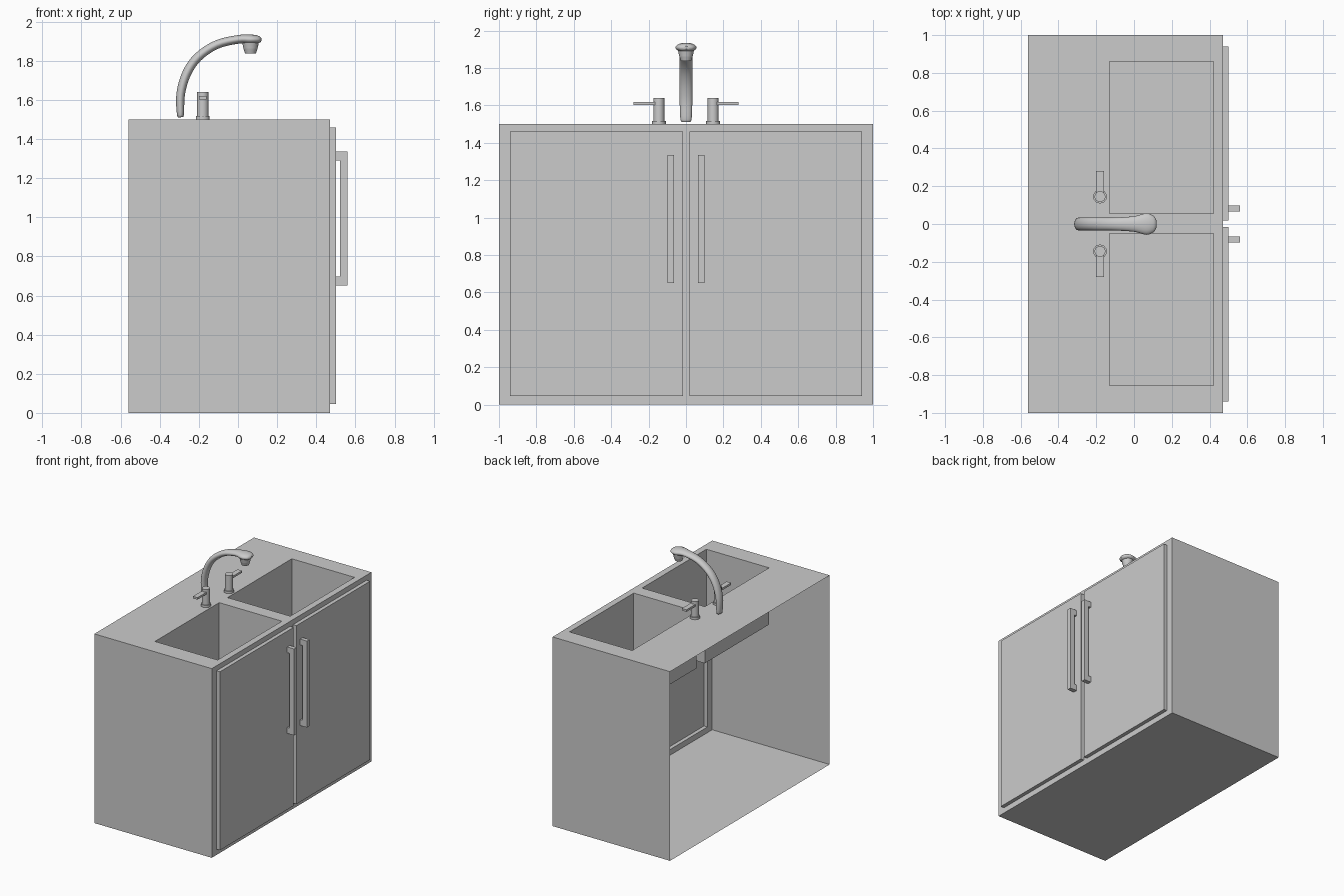
import bpy, bmesh, math
from mathutils import Vector

if "Cube" in bpy.data.objects:
    bpy.data.objects.remove(bpy.data.objects["Cube"])


def finish(name, bm, smooth=False):
    bmesh.ops.remove_doubles(bm, verts=bm.verts, dist=1e-5)
    bmesh.ops.recalc_face_normals(bm, faces=bm.faces)
    mesh = bpy.data.meshes.new(name)
    bm.to_mesh(mesh)
    bm.free()
    obj = bpy.data.objects.new(name, mesh)
    bpy.context.collection.objects.link(obj)
    if smooth:
        bpy.ops.object.select_all(action='DESELECT')
        obj.select_set(True)
        bpy.context.view_layer.objects.active = obj
        bpy.ops.object.shade_smooth_by_angle(angle=math.radians(40))
    return obj


def quad(bm, pts):
    bm.faces.new([bm.verts.new(p) for p in pts])


def pressed_sheet(bm, us, vs, cells, to3d, offset):
    """Thin grid sheet whose chosen cells are pushed by offset."""
    for i in range(len(us) - 1):
        for j in range(len(vs) - 1):
            c = [(us[i], vs[j]), (us[i + 1], vs[j]),
                 (us[i + 1], vs[j + 1]), (us[i], vs[j + 1])]
            pushed = (i, j) in cells
            quad(bm, [to3d(u, v, offset if pushed else 0) for u, v in c])
            if pushed:
                for a, b in zip(c, c[1:] + c[:1]):
                    quad(bm, [to3d(*a, 0), to3d(*b, 0),
                              to3d(*b, offset), to3d(*a, offset)])


def add_box(bm, lo, hi):
    lo, hi = Vector(lo), Vector(hi)
    vs = bmesh.ops.create_cube(bm, size=1)['verts']
    for v in vs:
        v.co = (lo + hi) / 2 + v.co * (hi - lo)


def add_cone(bm, x, y, z0, z1, r0, r1, n):
    vs = bmesh.ops.create_cone(bm, cap_ends=True, segments=n, radius1=r0,
                               radius2=r1, depth=z1 - z0)['verts']
    bmesh.ops.translate(bm, verts=vs, vec=(x, y, (z0 + z1) / 2))


X0, X1, H = -0.56, 0.47, 1.5

# Cabinet shell: open back, sunken basins in the top, raised doors in front
bm = bmesh.new()
pressed_sheet(bm, [X0, -0.13, 0.42, X1], [-1, -0.855, -0.05, 0.055, 0.86, 1],
              {(1, 1), (1, 3)}, lambda u, v, d: (u, v, H + d), -0.45)
pressed_sheet(bm, [-1, -0.94, -0.017, 0.018, 0.94, 1], [0, 0.045, 1.46, H],
              {(1, 1), (3, 1)}, lambda u, v, d: (X1 + d, u, v), 0.03)
for y in (-1, 1):
    quad(bm, [(X0, y, 0), (X1, y, 0), (X1, y, H), (X0, y, H)])
quad(bm, [(X0, -1, 0), (X0, 1, 0), (X1, 1, 0), (X1, -1, 0)])
finish("sink_cabinet", bm)

for s, side in ((-1, "left"), (1, "right")):
    # Door handle: U-shaped bar extruded sideways
    bm = bmesh.new()
    prof = [(0.5, 0.65), (0.56, 0.65), (0.56, 1.335), (0.5, 1.335),
            (0.5, 1.29), (0.522, 1.29), (0.522, 0.697), (0.5, 0.697)]
    f = bm.faces.new([bm.verts.new((x, s * 0.065, z)) for x, z in prof])
    ext = bmesh.ops.extrude_face_region(bm, geom=[f], use_keep_orig=True)
    bmesh.ops.translate(bm, vec=(0, s * 0.033, 0), verts=[
        v for v in ext['geom'] if isinstance(v, bmesh.types.BMVert)])
    finish(side + "_door_handle", bm)

    # Tap: flange, post and lever
    bm = bmesh.new()
    y = s * 0.145
    add_cone(bm, -0.18, y, 1.5, 1.517, 0.037, 0.037, 10)
    add_cone(bm, -0.18, y, 1.517, 1.64, 0.029, 0.029, 16)
    add_box(bm, (-0.2, min(s * 0.15, s * 0.28), 1.603),
            (-0.16, max(s * 0.15, s * 0.28), 1.619))
    finish(side + "_tap", bm, smooth=True)

# Spout: swept oval, columns are x, z, in-plane radius, sideways radius
keys = [(-0.294, 1.511, 0.008, 0.018), (-0.294, 1.525, 0.018, 0.03),
        (-0.293, 1.63, 0.022, 0.034), (-0.263, 1.734, 0.023, 0.034),
        (-0.205, 1.818, 0.023, 0.034), (-0.11, 1.882, 0.022, 0.034),
        (0.0, 1.909, 0.022, 0.041), (0.065, 1.909, 0.025, 0.057),
        (0.105, 1.908, 0.019, 0.042), (0.119, 1.908, 0.008, 0.018)]
K = [Vector(k) for k in keys]
rows = []
for i in range(len(K) - 1):
    p0, p1, p2, p3 = (K[max(i - 1, 0)], K[i], K[i + 1],
                      K[min(i + 2, len(K) - 1)])
    for t in (0, 0.25, 0.5, 0.75):
        rows.append(0.5 * (2 * p1 + (p2 - p0) * t
                           + (2 * p0 - 5 * p1 + 4 * p2 - p3) * t * t
                           + (3 * p1 - p0 - 3 * p2 + p3) * t ** 3))
rows.append(K[-1])
bm = bmesh.new()
N, rings = 20, []
for i, r in enumerate(rows):
    a, b = rows[max(i - 1, 0)], rows[min(i + 1, len(rows) - 1)]
    t = Vector((b[0] - a[0], 0, b[1] - a[1])).normalized()
    n = Vector((-t.z, 0, t.x))
    rings.append([bm.verts.new(
        Vector((r[0], 0, r[1])) + n * r[2] * math.cos(w)
        + Vector((0, r[3] * math.sin(w), 0)))
        for w in (2 * math.pi * k / N for k in range(N))])
for a, b in zip(rings, rings[1:]):
    for k in range(N):
        bm.faces.new((a[k], a[k - 1], b[k - 1], b[k]))
bm.faces.new(rings[0])
bm.faces.new(rings[-1])
finish("faucet_spout", bm, smooth=True)

# Nozzle under the spout head
bm = bmesh.new()
add_cone(bm, 0.064, 0, 1.862, 1.9, 0.036, 0.044, 20)
add_cone(bm, 0.064, 0, 1.836, 1.862, 0.027, 0.036, 20)
finish("faucet_nozzle", bm, smooth=True)
